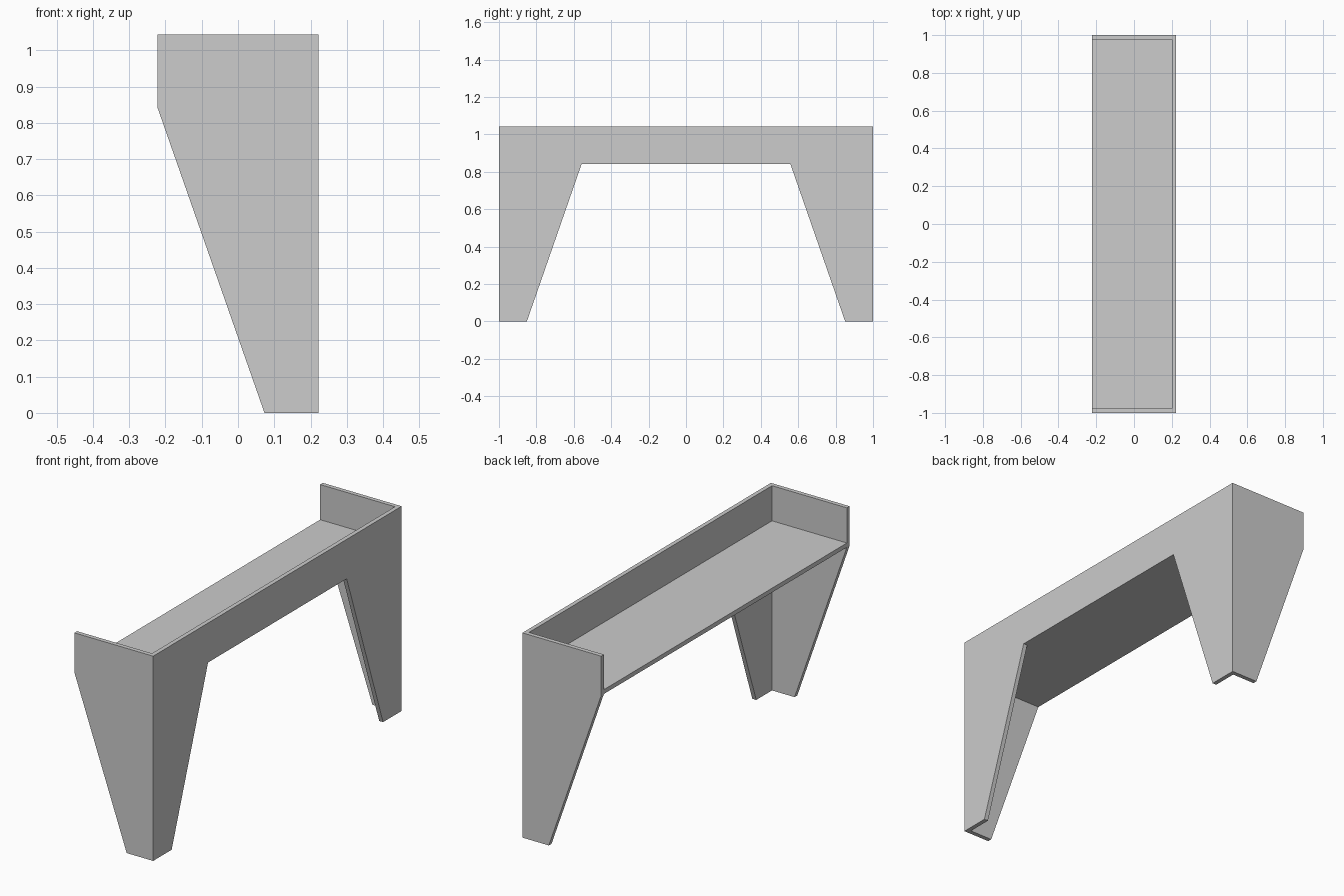
import bpy
import bmesh
from mathutils import Vector

cube = bpy.data.objects.get("Cube")
if cube:
    bpy.data.objects.remove(cube, do_unlink=True)

# Overall sizes
HALF_W, HALF_L, HEIGHT = 0.222, 1.0, 1.043
RAIL_Z = 0.842      # underside of shelf and apron
FOOT = 0.149        # width of each foot
LEG_TOP = 0.442     # width of each leg at the apron
T = 0.022           # board thickness

grey = bpy.data.materials.new("plain_grey")
grey.use_nodes = True
colour = (0.604, 0.604, 0.604, 1)
grey.diffuse_color = colour
grey.node_tree.nodes["Principled BSDF"].inputs["Base Color"].default_value = colour


def board(name, outline, thickness):
    """Extrude a flat outline of 3D points along the thickness vector."""
    bm = bmesh.new()
    face = bm.faces.new([bm.verts.new(p) for p in outline])
    grown = bmesh.ops.extrude_face_region(bm, geom=[face], use_keep_orig=True)
    moved = [v for v in grown["geom"] if isinstance(v, bmesh.types.BMVert)]
    bmesh.ops.translate(bm, verts=moved, vec=Vector(thickness))
    bmesh.ops.recalc_face_normals(bm, faces=bm.faces)
    mesh = bpy.data.meshes.new(name)
    bm.to_mesh(mesh)
    bm.free()
    mesh.materials.append(grey)
    obj = bpy.data.objects.new(name, mesh)
    bpy.context.collection.objects.link(obj)
    return obj


# Tapered end panels
end_profile = [(HALF_W, 0), (HALF_W, HEIGHT), (-HALF_W, HEIGHT),
               (-HALF_W, RAIL_Z), (HALF_W - FOOT, 0)]
for name, side in (("front_end_panel", -1), ("rear_end_panel", 1)):
    board(name, [(x, side * HALF_L, z) for x, z in end_profile], (0, -side * T, 0))

# Long side panel with two tapered legs, fitted between the end panels
inner = HALF_L - T
half = [(inner, HEIGHT), (inner, 0), (HALF_L - FOOT, 0), (HALF_L - LEG_TOP, RAIL_Z)]
side_profile = half + [(-y, z) for y, z in reversed(half)]
board("long_side_panel", [(HALF_W, y, z) for y, z in side_profile], (-T, 0, 0))

# Shelf board
x0, x1 = -HALF_W, HALF_W - T
board("shelf", [(x0, -inner, RAIL_Z), (x1, -inner, RAIL_Z),
                (x1, inner, RAIL_Z), (x0, inner, RAIL_Z)], (0, 0, T))
